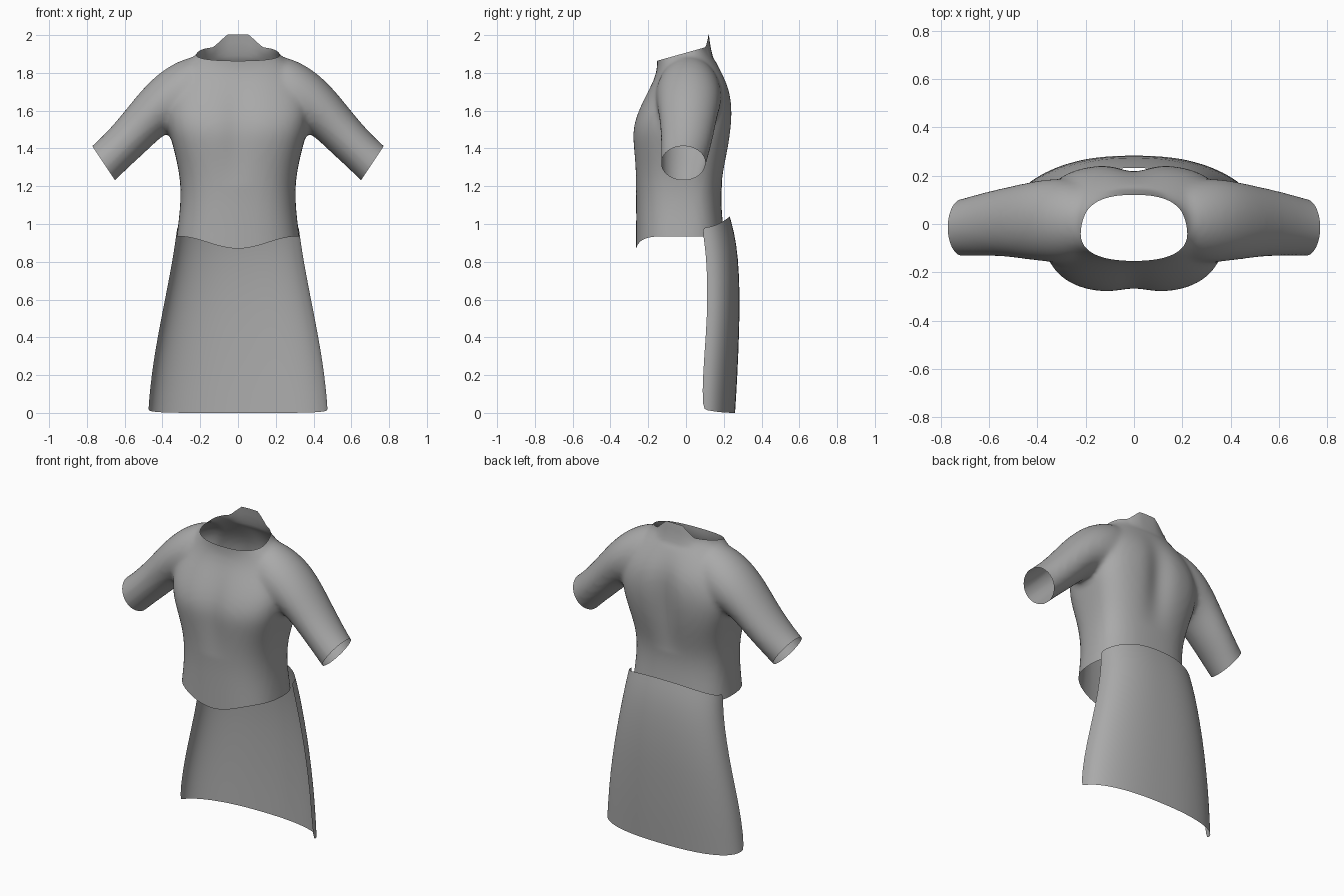
import bpy, bmesh, math
from mathutils import Vector

cube = bpy.data.objects.get("Cube")
if cube:
    bpy.data.objects.remove(cube)

# One grey cloth material
cloth = bpy.data.materials.new("grey_cloth")
cloth.use_nodes = True
GREY = (0.4, 0.4, 0.4, 1)
cloth.diffuse_color = GREY
cloth.node_tree.nodes["Principled BSDF"].inputs["Base Color"].default_value = GREY

SIDES = 32


def power(v, e):
    return math.copysign(abs(v) ** e, v)


def loft(bm, rings):
    """Closed skin through a list of rings of points."""
    loops = [[bm.verts.new(p) for p in ring] for ring in rings]
    for a, b in zip(loops, loops[1:]):
        for i in range(SIDES):
            j = (i + 1) % SIDES
            bm.faces.new((a[i], a[j], b[j], b[i]))
    bm.faces.new(loops[0])
    bm.faces.new(loops[-1])


def torso_ring(z, w, front, back, n):
    pts = []
    for i in range(SIDES):
        a = 2 * math.pi * i / SIDES
        c, s = power(math.cos(a), 2 / n), power(math.sin(a), 2 / n)
        pts.append((w * c, s * (back if s > 0 else -front), z))
    return pts


def sleeve_ring(side, top, bottom, front, back):
    pts = []
    for i in range(SIDES):
        a = 2 * math.pi * i / SIDES
        c, s = math.cos(a), math.sin(a)
        x = (top[0] + bottom[0]) / 2 + c * (top[0] - bottom[0]) / 2
        z = (top[1] + bottom[1]) / 2 + c * (top[1] - bottom[1]) / 2
        pts.append((side * x, (front + back) / 2 + s * (back - front) / 2, z))
    return pts


def add_object(name, bm):
    mesh = bpy.data.meshes.new(name)
    bm.to_mesh(mesh)
    bm.free()
    mesh.materials.append(cloth)
    obj = bpy.data.objects.new(name, mesh)
    bpy.context.collection.objects.link(obj)
    bpy.ops.object.select_all(action='DESELECT')
    obj.select_set(True)
    bpy.context.view_layer.objects.active = obj
    return obj


# Torso: height, half width, front, back, squareness
TORSO = [
    (0.65, .35, -.265, .21, 2.6), (0.80, .34, -.265, .21, 2.6),
    (0.93, .327, -.266, .205, 2.6), (1.08, .307, -.264, .187, 2.6),
    (1.20, .304, -.267, .187, 2.7), (1.30, .318, -.273, .207, 2.8),
    (1.40, .342, -.282, .228, 3.0), (1.50, .37, -.29, .243, 3.1),
    (1.60, .385, -.258, .25, 3.0), (1.70, .37, -.207, .24, 2.7),
    (1.78, .34, -.165, .207, 2.4), (1.85, .28, -.15, .165, 2.3),
    (1.90, .215, -.157, .13, 2.4), (1.94, .197, -.16, .118, 2.5),
    (2.05, .197, -.162, .115, 2.6), (2.25, .197, -.162, .115, 2.6)]

# Sleeve: top point, bottom point (x, z), front, back
SLEEVE = [
    ((.12, 1.88), (.12, 1.52), -.13, .16), ((.22, 1.895), (.18, 1.50), -.15, .18),
    ((.32, 1.862), (.25, 1.50), -.165, .19), ((.42, 1.80), (.33, 1.50), -.155, .185),
    ((.515, 1.705), (.40, 1.47), -.145, .168), ((.605, 1.59), (.49, 1.38), -.133, .148),
    ((.70, 1.48), (.585, 1.295), -.133, .125), ((.78, 1.405), (.66, 1.22), -.133, .10),
    ((.90, 1.31), (.78, 1.11), -.133, .08), ((1.0, 1.23), (.88, 1.03), -.133, .07)]

bm = bmesh.new()
loft(bm, [torso_ring(*r) for r in TORSO])
for side in (1, -1):
    loft(bm, [sleeve_ring(side, *r) for r in SLEEVE])
bmesh.ops.recalc_face_normals(bm, faces=bm.faces)
shirt = add_object("shirt", bm)

# Fuse torso and sleeves into one soft skin
shirt.modifiers.new("round", 'SUBSURF').levels = 2
fuse = shirt.modifiers.new("fuse", 'REMESH')
fuse.mode = 'VOXEL'
fuse.voxel_size = 0.016
soft = shirt.modifiers.new("soften", 'SMOOTH')
soft.factor, soft.iterations = 0.5, 6
for m in list(shirt.modifiers):
    bpy.ops.object.modifier_apply(modifier=m.name)

# Cut the hem, cuffs and neckline open
bm = bmesh.new()
bm.from_mesh(shirt.data)
CUTS = [((0, 0, .935), (0, 0, -1)), ((0, -.16, 1.862), (0, -.28, 1)),
        ((.71, 0, 1.32), (.83, 0, -.55)), ((-.71, 0, 1.32), (-.83, 0, -.55))]
for co, no in CUTS:
    geom = bm.verts[:] + bm.edges[:] + bm.faces[:]
    bmesh.ops.bisect_plane(bm, geom=geom, plane_co=Vector(co),
                           plane_no=Vector(no).normalized(), clear_outer=True)

for v in bm.verts:
    x, y, z = v.co
    # Dipped front hem
    if z < 1.1 and y < 0:
        dip = .065 * (.5 + .5 * math.cos(math.pi * min(1, abs(x) / .32)))
        v.co.z -= dip * (1.1 - z) / .165
    # Raised tab at the nape
    if z > 1.88 and y > .06:
        v.co.z += max(0, min(.062, .11 * (1 - abs(x) / .13))) * min(1, (z - 1.88) / .05)
    # Spine and breastbone grooves
    if 1.2 < z < 1.85:
        groove = math.exp(-(x / .08) ** 2) * math.sin(math.pi * (z - 1.2) / .65)
        v.co.y *= 1 - groove * (.12 if y > 0 else .06)
bm.to_mesh(shirt.data)
bm.free()
bpy.ops.object.shade_smooth()

# Rear skirt panel: height fraction, half width, side edge, back
PANEL = [(0, .475, .085, .26), (.2, .457, .09, .273), (.4, .425, .105, .281),
         (.6, .387, .115, .286), (.8, .35, .11, .276), (.92, .332, .098, .255),
         (1, .322, .085, .232)]
COLS = 28
bm = bmesh.new()
rows = []
for t, w, edge, back in PANEL:
    row = []
    for i in range(COLS + 1):
        a = math.pi * i / COLS
        c, s = power(math.cos(a), .85), math.sin(a) ** .85
        bottom, top = .02 * (1 - s) ** 2, .98 + .06 * s ** 2
        row.append(bm.verts.new((w * c, edge + (back - edge) * s,
                                 bottom + (top - bottom) * t)))
    rows.append(row)
for a, b in zip(rows, rows[1:]):
    for i in range(COLS):
        bm.faces.new((a[i], a[i + 1], b[i + 1], b[i]))
add_object("rear_skirt_panel", bm).modifiers.new("round", 'SUBSURF').levels = 1
bpy.ops.object.shade_smooth()
